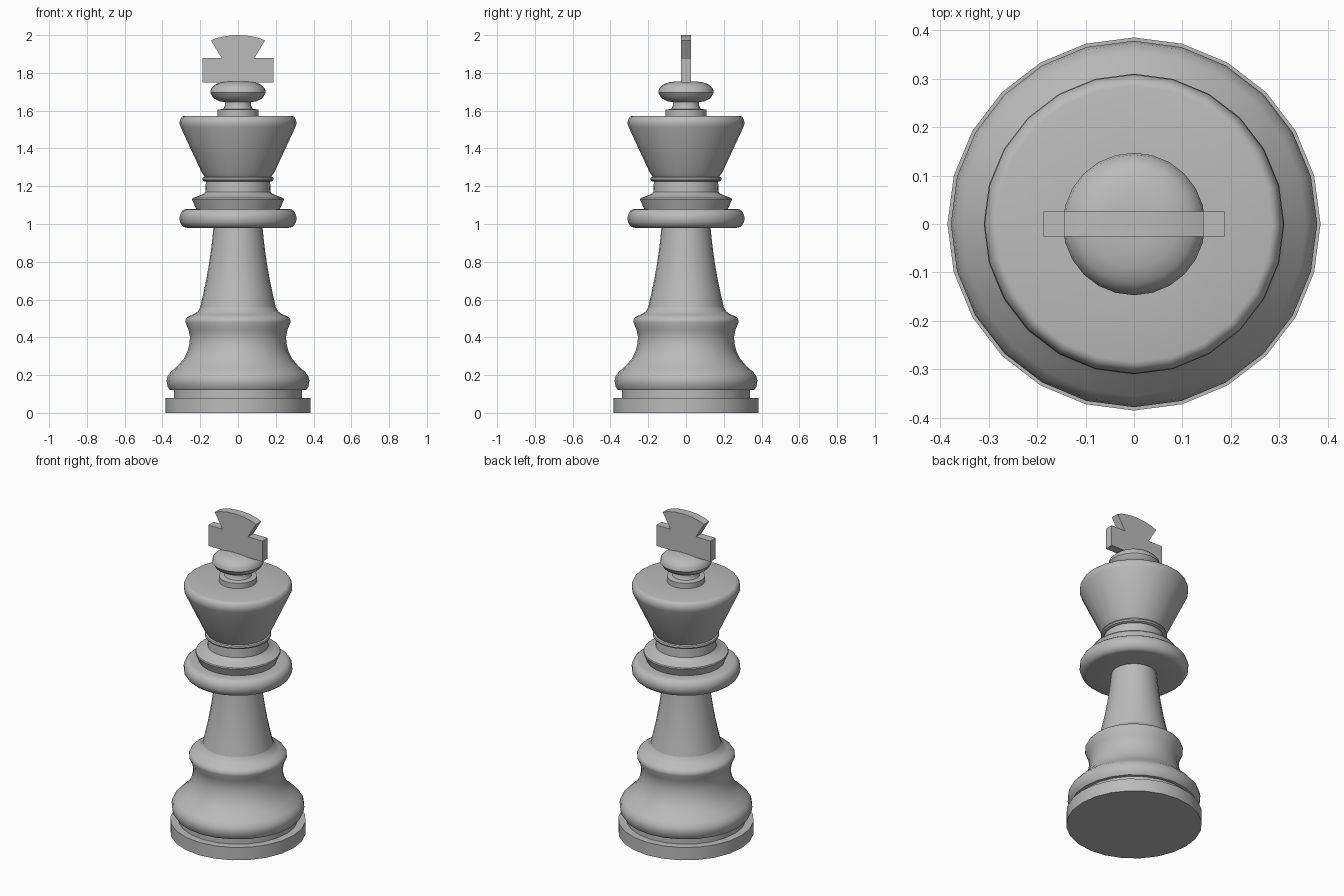
import bpy, bmesh, math

SEGMENTS = 24

if "Cube" in bpy.data.objects:
    bpy.data.objects.remove(bpy.data.objects["Cube"], do_unlink=True)

grey = bpy.data.materials.new("stone_grey")
grey.use_nodes = True
colour = (0.5, 0.5, 0.5, 1)
grey.diffuse_color = colour
grey.node_tree.nodes["Principled BSDF"].inputs["Base Color"].default_value = colour


def finish(name, bm, angle):
    mesh = bpy.data.meshes.new(name)
    bm.to_mesh(mesh)
    bm.free()
    mesh.materials.append(grey)
    obj = bpy.data.objects.new(name, mesh)
    bpy.context.collection.objects.link(obj)
    bpy.ops.object.select_all(action='DESELECT')
    obj.select_set(True)
    bpy.context.view_layer.objects.active = obj
    bpy.ops.object.shade_smooth_by_angle(angle=math.radians(angle))
    return obj


def lathe(name, profile):
    """Turn (radius, height) points, listed upwards, around the z axis."""
    bm = bmesh.new()
    rings = []
    for r, z in profile:
        if r == 0:
            rings.append([bm.verts.new((0, 0, z))] * SEGMENTS)
            continue
        turns = [math.tau * i / SEGMENTS for i in range(SEGMENTS)]
        rings.append([bm.verts.new((r * math.cos(a), r * math.sin(a), z)) for a in turns])
    for low, high in zip(rings, rings[1:]):
        for i in range(SEGMENTS):
            j = (i + 1) % SEGMENTS
            corners = [low[i], low[j], high[j], high[i]]
            bm.faces.new(list(dict.fromkeys(corners)))
    return finish(name, bm, 40)


def arc(r, z, rr, rz, start, end, steps=6):
    """Elliptical profile arc around (r, z), angles in degrees."""
    angles = [math.radians(start + (end - start) * i / steps) for i in range(steps + 1)]
    return [(r + rr * math.cos(a), z + rz * math.sin(a)) for a in angles]


# Foot disc and the recessed step above it
lathe("base_disc", [(0, 0), (0.385, 0), (0.385, 0.08), (0.34, 0.08)])
lathe("base_step", [(0.34, 0.08), (0.34, 0.12)])

# Bulging lower body with a flared shoulder
lathe("lower_body", [(0.34, 0.12), (0.36, 0.12), (0.373, 0.14), (0.378, 0.17),
                     (0.373, 0.195), (0.355, 0.217), (0.318, 0.25), (0.288, 0.285),
                     (0.267, 0.325), (0.256, 0.37), (0.255, 0.405), (0.262, 0.44),
                     (0.278, 0.478), (0.278, 0.492), (0.268, 0.508), (0.235, 0.522),
                     (0.212, 0.538), (0.2, 0.56)])

# Tapered stem
lathe("stem", [(0.2, 0.56), (0.184, 0.63), (0.169, 0.7), (0.155, 0.78),
               (0.143, 0.86), (0.135, 0.93), (0.13, 0.98)])

# Round collar, then a flared ring and the neck
lathe("collar", [(0.13, 0.98)] + arc(0.27, 1.03, 0.04, 0.05, -90, 90, 8) + [(0.222, 1.08)])
lathe("collar_ring", [(0.222, 1.08), (0.243, 1.13), (0.24, 1.137),
                      (0.205, 1.15), (0.182, 1.16), (0.173, 1.17)])
lathe("neck", [(0.173, 1.17), (0.17, 1.225)])
lathe("neck_bead", [(0.17, 1.225)] + arc(0.178, 1.238, 0.011, 0.012, -90, 90, 4)
      + [(0.176, 1.25)])

# Flared head with a rounded rim and flat top
lathe("head", [(0.176, 1.25), (0.193, 1.275), (0.305, 1.515)]
      + arc(0.285, 1.535, 0.024, 0.037, -10, 90, 5) + [(0.108, 1.572)])

# Finial below the cross
lathe("finial_foot", [(0.108, 1.572), (0.108, 1.605), (0.078, 1.61),
                      (0.07, 1.625), (0.07, 1.645)])
lathe("finial_bulb", [(0.07, 1.645), (0.1, 1.65), (0.13, 1.667), (0.147, 1.695),
                      (0.143, 1.717), (0.122, 1.738), (0.09, 1.75), (0.05, 1.755),
                      (0, 1.756)])

# Flat cross with a flared, arched top arm
half = [(0.187, 1.75), (0.187, 1.88), (0.088, 1.88), (0.143, 1.972),
        (0.11, 1.985), (0.06, 1.996)]
outline = half + [(0, 2.0)] + [(-x, z) for x, z in reversed(half)]
bm = bmesh.new()
front = bm.faces.new([bm.verts.new((x, -0.026, z)) for x, z in outline])
back = bmesh.ops.extrude_face_region(bm, geom=[front])["geom"]
moved = [v for v in back if isinstance(v, bmesh.types.BMVert)]
bmesh.ops.translate(bm, vec=(0, 0.052, 0), verts=moved)
bmesh.ops.recalc_face_normals(bm, faces=bm.faces)
finish("cross", bm, 25)
